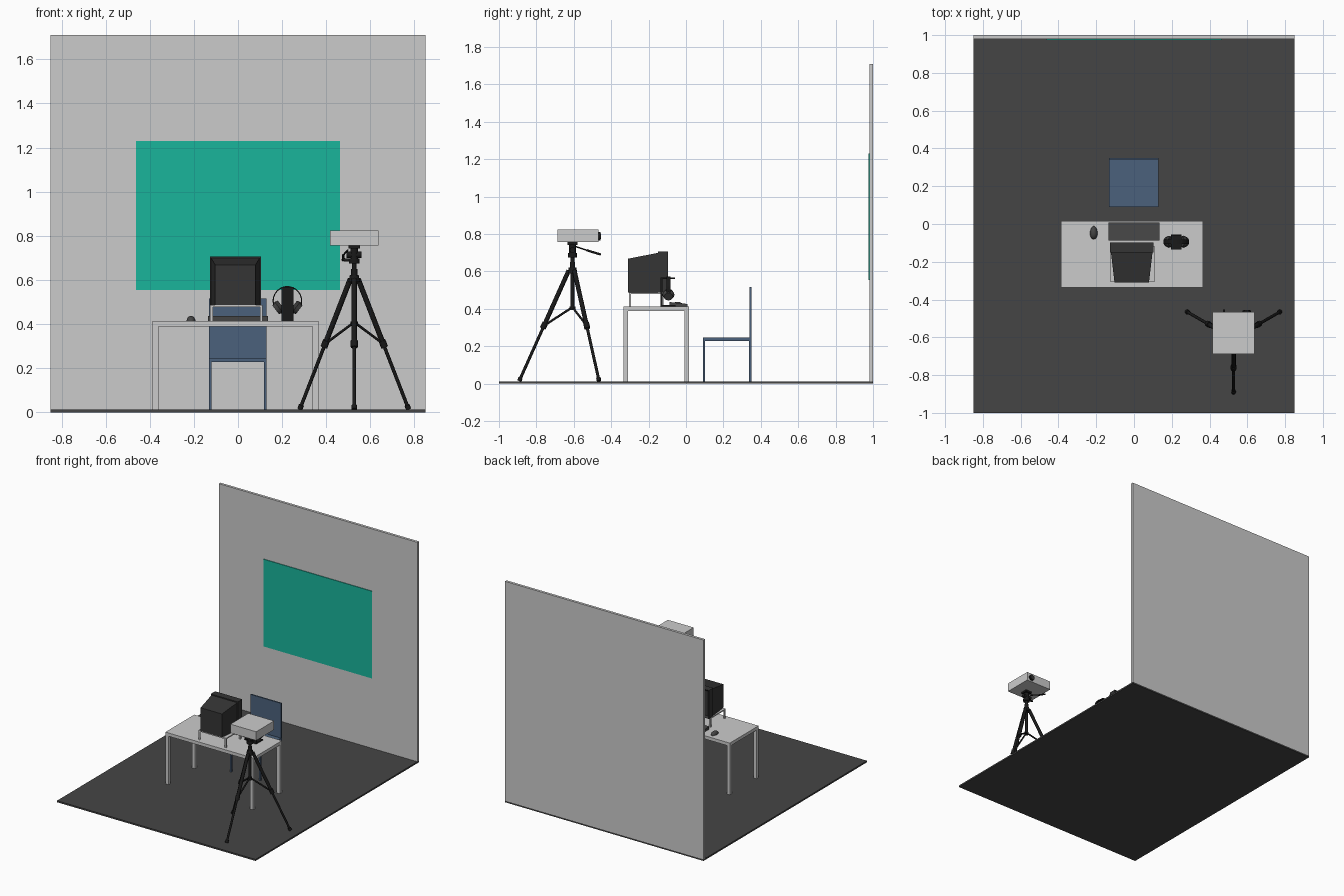
import bpy, bmesh, math
from mathutils import Vector

if "Cube" in bpy.data.objects:
    bpy.data.objects.remove(bpy.data.objects["Cube"])


def material(name, r, g, b):
    m = bpy.data.materials.new(name)
    m.diffuse_color = (r, g, b, 1)
    m.use_nodes = True
    m.node_tree.nodes["Principled BSDF"].inputs["Base Color"].default_value = m.diffuse_color
    return m


BLACK = material("black", 0.01, 0.01, 0.01)
DARK = material("charcoal", 0.035, 0.035, 0.035)
FLOOR = material("floor_grey", 0.06, 0.06, 0.06)
BLUE = material("chair_blue", 0.07, 0.12, 0.2)
GREEN = material("screen_green", 0.01, 0.46, 0.33)


def finish(name, bm, mat=None, smooth=False):
    bmesh.ops.recalc_face_normals(bm, faces=bm.faces[:])
    me = bpy.data.meshes.new(name)
    bm.to_mesh(me)
    bm.free()
    ob = bpy.data.objects.new(name, me)
    bpy.context.collection.objects.link(ob)
    if mat:
        me.materials.append(mat)
    if smooth:
        bpy.ops.object.select_all(action='DESELECT')
        ob.select_set(True)
        bpy.context.view_layer.objects.active = ob
        bpy.ops.object.shade_smooth_by_angle(angle=math.radians(40))
    return ob


def box_bm(x, y, z):
    bm = bmesh.new()
    bmesh.ops.create_cube(bm, size=1)
    for v in bm.verts:
        v.co = [(r[0] + r[1]) / 2 + c * (r[1] - r[0]) for c, r in zip(v.co, (x, y, z))]
    return bm


def box(name, x, y, z, mat=None):
    return finish(name, box_bm(x, y, z), mat)


def rod(name, a, b, r1, r2=None, mat=BLACK, sides=12):
    a, b = Vector(a), Vector(b)
    bm = bmesh.new()
    bmesh.ops.create_cone(bm, cap_ends=True, segments=sides, radius1=r1,
                          radius2=r1 if r2 is None else r2, depth=(b - a).length)
    ob = finish(name, bm, mat, True)
    ob.rotation_euler = (b - a).to_track_quat('Z', 'Y').to_euler()
    ob.location = (a + b) / 2
    return ob


def four_legs(name, x, y, z, w, mat=None):
    for i, lx in enumerate((x[0], x[1] - w)):
        for j, ly in enumerate((y[0], y[1] - w)):
            box(f"{name}_{i * 2 + j + 1}", (lx, lx + w), (ly, ly + w), z, mat)


# Room
box("floor", (-.85, .85), (-1, 1), (0, .012), FLOOR)
box("wall", (-.85, .85), (.98, 1), (.012, 1.71))
box("projected_image", (-.463, .463), (.975, .98), (.555, 1.23), GREEN)

# Desk
box("desk_top", (-.387, .364), (-.335, .017), (.388, .413))
four_legs("desk_leg", (-.387, .364), (-.335, .017), (.012, .388), .026)

# Chair
box("chair_seat", (-.132, .13), (.09, .35), (.228, .247), BLUE)
box("chair_back", (-.132, .13), (.339, .35), (.247, .516), BLUE)
four_legs("chair_leg", (-.132, .13), (.09, .35), (.012, .228), .012, BLUE)

# Monitor riser
box("riser_shelf", (-.126, .112), (-.305, -.12), (.478, .487))
four_legs("riser_leg", (-.126, .112), (-.305, -.12), (.413, .478), .012)

# Monitor: bezel with recessed screen, tapered rear housing
bm = box_bm((-.128, .104), (-.15, -.097), (.487, .707))
front = max(bm.faces, key=lambda f: f.calc_center_median().y)
bmesh.ops.inset_region(bm, faces=[front], thickness=.02)
bmesh.ops.translate(bm, verts=front.verts[:], vec=(0, -.012, 0))
finish("monitor_bezel", bm, DARK)
bm = box_bm((-.122, .098), (-.31, -.15), (.487, .699))
for v in bm.verts:
    if v.co.y < -.2:
        v.co.x = -.012 + (v.co.x + .012) * .83
        if v.co.z > .6:
            v.co.z = .668
finish("monitor_housing", bm, DARK)

# Keyboard wedge, higher at the rear
bm = box_bm((-.136, .136), (-.087, .008), (.413, .426))
for v in bm.verts:
    if v.co.y < -.05 and v.co.z > .42:
        v.co.z = .436
finish("keyboard", bm, FLOOR)

# Mouse
bm = bmesh.new()
bmesh.ops.create_uvsphere(bm, u_segments=20, v_segments=12, radius=1)
for v in bm.verts:
    taper = 1 - .12 * v.co.y
    v.co = (-.213 + v.co.x * .02 * taper, -.046 + v.co.y * .035, .413 + max(v.co.z, 0) * .024)
bmesh.ops.remove_doubles(bm, verts=bm.verts[:], dist=1e-5)
finish("mouse", bm, FLOOR, True)

# Headphone stand: C-shaped bracket
HX, HY, HZ = .224, -.094, .505
box("headphone_stand_base", (HX - .027, HX + .027), (-.135, -.055), (.413, .421), BLACK)
box("headphone_stand_back", (HX - .027, HX + .027), (-.135, -.126), (.421, .567), BLACK)
box("headphone_stand_top", (HX - .027, HX + .027), (-.126, -.058), (.559, .567), BLACK)

# Headphone band: flat strip swept along an arc
bm = bmesh.new()
rings = []
for i in range(33):
    a = math.radians(-42 + 264 * i / 32)
    rings.append([bm.verts.new((HX + r * math.cos(a), HY + y, HZ + r * math.sin(a)))
                  for r, y in ((.062, -.011), (.067, -.011), (.067, .011), (.062, .011))])
for p, q in zip(rings, rings[1:]):
    for k in range(4):
        bm.faces.new((p[k], p[k - 1], q[k - 1], q[k]))
bm.faces.new(rings[0])
bm.faces.new(rings[-1])
finish("headphone_band", bm, BLACK, True)

# Ear cups and cushions
for side, s in (("left", -1), ("right", 1)):
    d = Vector((s * math.cos(.65), 0, -math.sin(.65)))
    c = Vector((HX, HY, HZ))
    rod(f"ear_cup_{side}", c + d * .049, c + d * .067, .032, .024, FLOOR, 24)
    rod(f"ear_cushion_{side}", c + d * .034, c + d * .049, .027, .031, DARK, 24)

# Projector
box("projector_body", (.416, .637), (-.688, -.467), (.756, .824))
rod("projector_lens", (.597, -.48, .788), (.597, -.457, .788), .023, sides=24)
rod("projector_lens_glass", (.597, -.457, .788), (.597, -.455, .788), .016, mat=DARK, sides=24)

# Tripod column and head
TX, TY = .527, -.607
rod("tripod_column", (TX, TY, .4), (TX, TY, .7), .011)
rod("tripod_column_end", (TX, TY, .393), (TX, TY, .412), .016)
rod("tripod_crown", (TX, TY, .59), (TX, TY, .622), .026, .02, sides=16)
rod("tripod_collar", (TX, TY, .622), (TX, TY, .65), .014)
rod("tripod_pan_base", (TX, TY, .675), (TX, TY, .698), .024, sides=16)
rod("tripod_tilt_joint", (TX - .036, TY, .714), (TX + .032, TY, .714), .015, sides=16)
rod("tripod_pan_knob", (TX, TY, .687), (TX - .05, TY + .01, .692), .007)
rod("tripod_neck", (TX, TY, .698), (TX, TY, .745), .018)
box("tripod_plate", (TX - .026, TX + .026), (TY - .026, TY + .026), (.742, .756), BLACK)
rod("tripod_handle", (TX - .03, TY + .01, .735), (.478, -.53, .713), .004)
rod("tripod_handle_grip", (.478, -.53, .713), (.476, -.455, .69), .006)

# Tripod legs with clamps, braces and feet
for i, deg in enumerate((30, 150, 270), 1):
    c, s = math.cos(math.radians(deg)), math.sin(math.radians(deg))

    def at(r, z):
        return Vector((TX + r * c, TY + r * s, z))

    def leg(z):
        return at(.02 + .262 * (.605 - z) / .585, z)

    rod(f"leg_upper_{i}", leg(.605), leg(.31), .012)
    rod(f"leg_clamp_{i}", leg(.325), leg(.295), .016)
    rod(f"leg_lower_{i}", leg(.3), leg(.03), .008)
    rod(f"leg_foot_{i}", leg(.032), leg(.014), .012)
    rod(f"leg_brace_{i}", at(.01, .402), leg(.31), .006)
